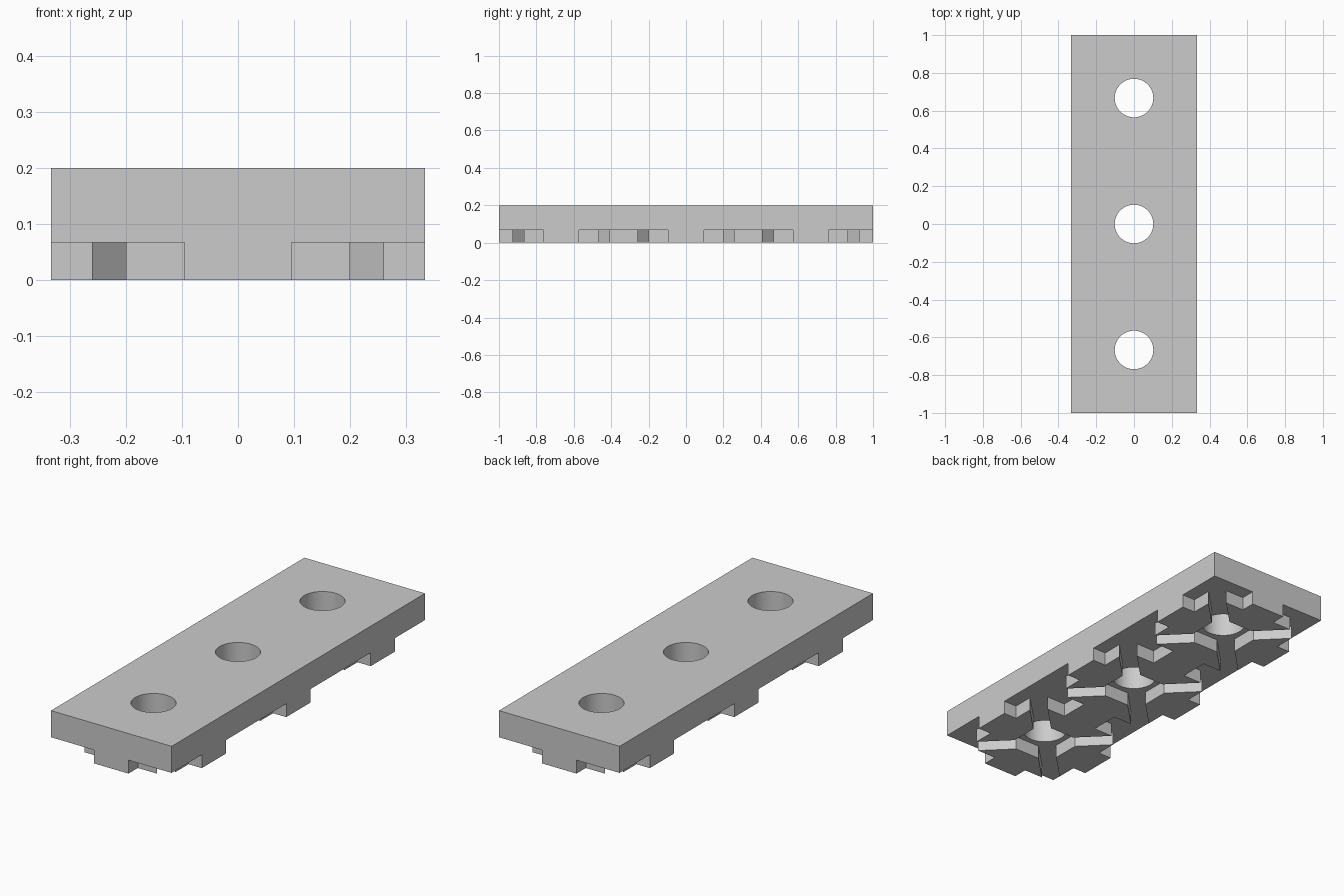
import bpy, bmesh, math
from mathutils import Matrix, Vector

cube = bpy.data.objects.get("Cube")
if cube:
    bpy.data.objects.remove(cube, do_unlink=True)

HALF = 1 / 3          # half the width of one square cell
HEIGHT = 0.2
RECESS = 0.067        # depth of the grooves underneath
HOLE_RADIUS = 0.102
CELLS = (-2 * HALF, 0, 2 * HALF)

grey = bpy.data.materials.new("plain grey")
colour = (0.6, 0.6, 0.6, 1)
grey.diffuse_color = colour
grey.use_nodes = True
grey.node_tree.nodes["Principled BSDF"].inputs["Base Color"].default_value = colour


def make_object(name, bm):
    bmesh.ops.recalc_face_normals(bm, faces=bm.faces)
    mesh = bpy.data.meshes.new(name)
    bm.to_mesh(mesh)
    bm.free()
    mesh.materials.append(grey)
    obj = bpy.data.objects.new(name, mesh)
    bpy.context.collection.objects.link(obj)
    return obj


def prism(name, outline, y, bottom, top):
    """Extrude a plan outline upward at a cell centre."""
    bm = bmesh.new()
    face = bm.faces.new([bm.verts.new((p.x, p.y + y, bottom)) for p in outline])
    result = bmesh.ops.extrude_face_region(bm, geom=[face])
    verts = [g for g in result["geom"] if isinstance(g, bmesh.types.BMVert)]
    bmesh.ops.translate(bm, verts=verts, vec=(0, 0, top - bottom))
    return make_object(name, bm)


def cut(body, cutter):
    cutter.hide_render = True
    mod = body.modifiers.new("cut", "BOOLEAN")
    mod.operation = "DIFFERENCE"
    mod.solver = "EXACT"
    mod.object = cutter
    bpy.context.view_layer.objects.active = body
    bpy.ops.object.modifier_apply(modifier=mod.name)
    bpy.data.objects.remove(cutter, do_unlink=True)


# Solid plate
bm = bmesh.new()
bmesh.ops.create_cube(bm, size=1)
bmesh.ops.scale(bm, vec=(2 * HALF, 2, HEIGHT), verts=bm.verts)
bmesh.ops.translate(bm, vec=(0, 0, HEIGHT / 2), verts=bm.verts)
plate = make_object("connector_plate", bm)

# Recess outline: one quarter (centre clearing, diagonal groove, corner notch), turned four times
edge = HALF + 0.012
quarter = [(0.13, 0.07), (0.26, 0.2), (0.26, 0.095), (edge, 0.095), (edge, edge),
           (0.095, edge), (0.095, 0.26), (0.2, 0.26), (0.07, 0.13)]
recess = [Matrix.Rotation(k * math.pi / 2, 2) @ Vector(p) for k in range(4) for p in quarter]

# Round hole outline
SIDES = 64
circle = [HOLE_RADIUS * Vector((math.cos(a), math.sin(a)))
          for a in (2 * math.pi * i / SIDES for i in range(SIDES))]

# Cut grooves and screw holes in every cell
for y in CELLS:
    cut(plate, prism("recess_cutter", recess, y, -0.1, RECESS))
    cut(plate, prism("hole_cutter", circle, y, -0.2, HEIGHT + 0.1))

bpy.ops.object.select_all(action="DESELECT")
plate.select_set(True)
bpy.context.view_layer.objects.active = plate
bpy.ops.object.shade_smooth_by_angle(angle=math.radians(30))
